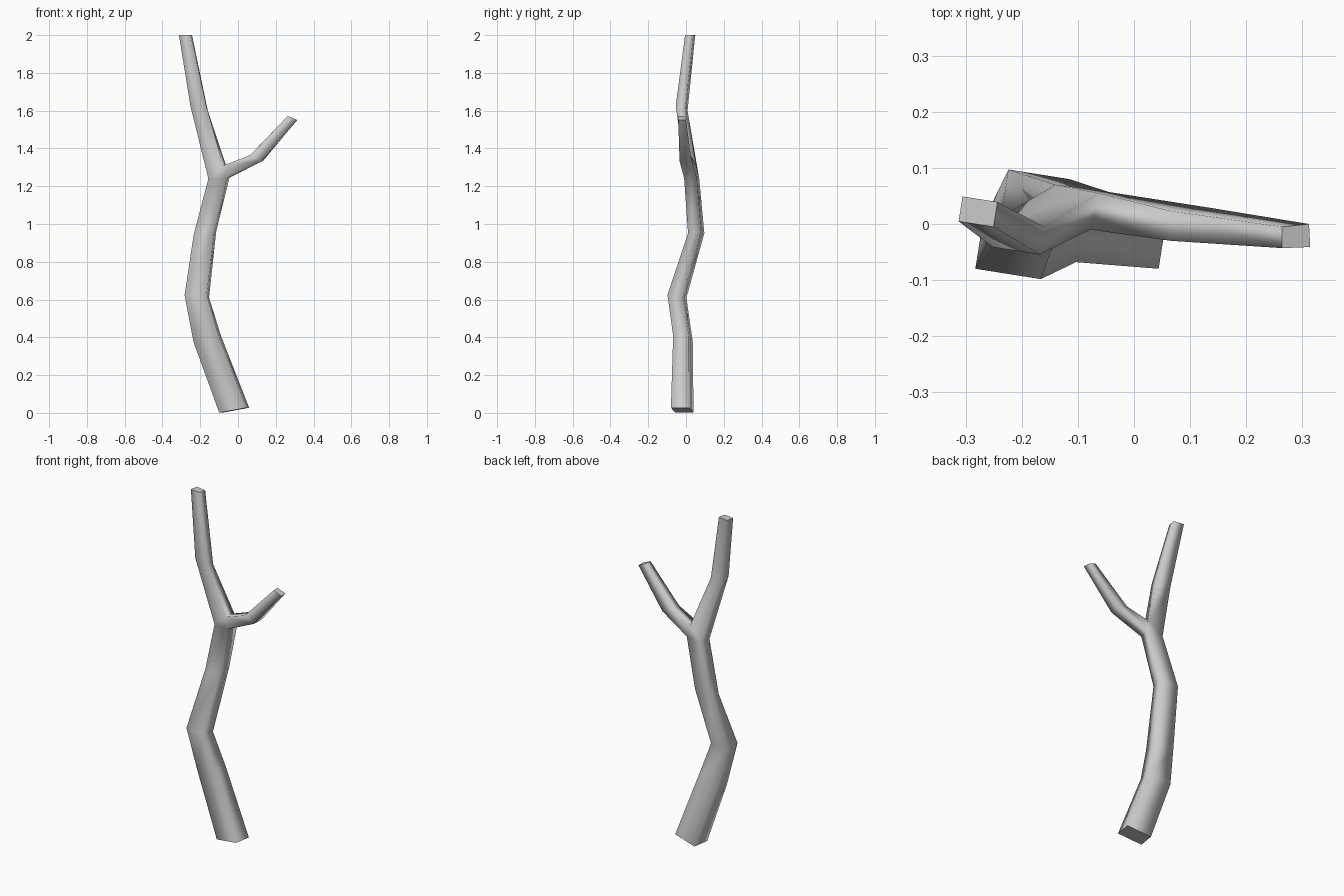
import bpy, bmesh, math
from mathutils import Vector

if "Cube" in bpy.data.objects:
    bpy.data.objects.remove(bpy.data.objects["Cube"])

bm = bmesh.new()
YAW = math.radians(-9)


def ring(cx, cy, cz, w, d, tilt=0.0, pitch=0.0):
    """Four corners: front left, front right, back right, back left."""
    c, s = math.cos(YAW), math.sin(YAW)
    out = []
    for sx, sy in ((-1, -1), (1, -1), (1, 1), (-1, 1)):
        x, y = sx * w / 2, sy * d / 2
        out.append(bm.verts.new((cx + c * x - s * y, cy + s * x + c * y,
                                 cz + sx * tilt + sy * pitch)))
    return out


def bridge(a, b):
    for i in range(4):
        j = (i + 1) % 4
        f = bm.faces.new((a[i], a[j], b[j], b[i]))
        f.smooth = True


def cap(loop):
    f = bm.faces.new(loop)
    f.smooth = False
    for e in f.edges:
        e.smooth = False


def points(coords):
    return [bm.verts.new(Vector(p)) for p in coords]


# lower trunk
trunk = [
    ring(-0.02, -0.02, 0.014, 0.145, 0.098, 0.013),
    ring(-0.163, -0.016, 0.392, 0.134, 0.084, 0.016),
    ring(-0.218, -0.048, 0.617, 0.118, 0.083, 0.001, -0.007),
    ring(-0.175, 0.054, 0.952, 0.110, 0.070, 0.005, 0.004),
]

# fork: shared left edge, lower right edge and upper right edge
fl, bl = points([(-0.157, 0.004, 1.24), (-0.140, 0.070, 1.24)])
rlf, rlb = points([(-0.060, -0.010, 1.242), (-0.045, 0.057, 1.245)])
ruf, rub = points([(-0.078, -0.010, 1.31), (-0.063, 0.055, 1.31)])
trunk.append([fl, rlf, rlb, bl])
for a, b in zip(trunk, trunk[1:]):
    bridge(a, b)
for tri in ((fl, rlf, ruf), (bl, rub, rlb)):
    bm.faces.new(tri).smooth = True

# upper trunk
upper = [
    [fl, ruf, rub, bl],
    ring(-0.206, -0.023, 1.613, 0.085, 0.050, 0.0, -0.012),
    ring(-0.278, 0.022, 2.0, 0.063, 0.045),
]
for a, b in zip(upper, upper[1:]):
    bridge(a, b)

# side branch: upper front, lower front, lower back, upper back
branch = [
    [ruf, rlf, rlb, rub],
    points([(0.066, -0.030, 1.365), (0.128, -0.034, 1.333),
            (0.135, 0.029, 1.336), (0.066, 0.023, 1.366)]),
    points([(0.264, -0.043, 1.572), (0.314, -0.041, 1.55),
            (0.312, 0.0, 1.55), (0.264, -0.005, 1.572)]),
]
for a, b in zip(branch, branch[1:]):
    bridge(a, b)

# flat cut ends
for end in (trunk[0], upper[-1], branch[-1]):
    cap(end)

bmesh.ops.recalc_face_normals(bm, faces=bm.faces)
mesh = bpy.data.meshes.new("tree_branch")
bm.to_mesh(mesh)
bm.free()
bpy.context.collection.objects.link(bpy.data.objects.new("tree_branch", mesh))
